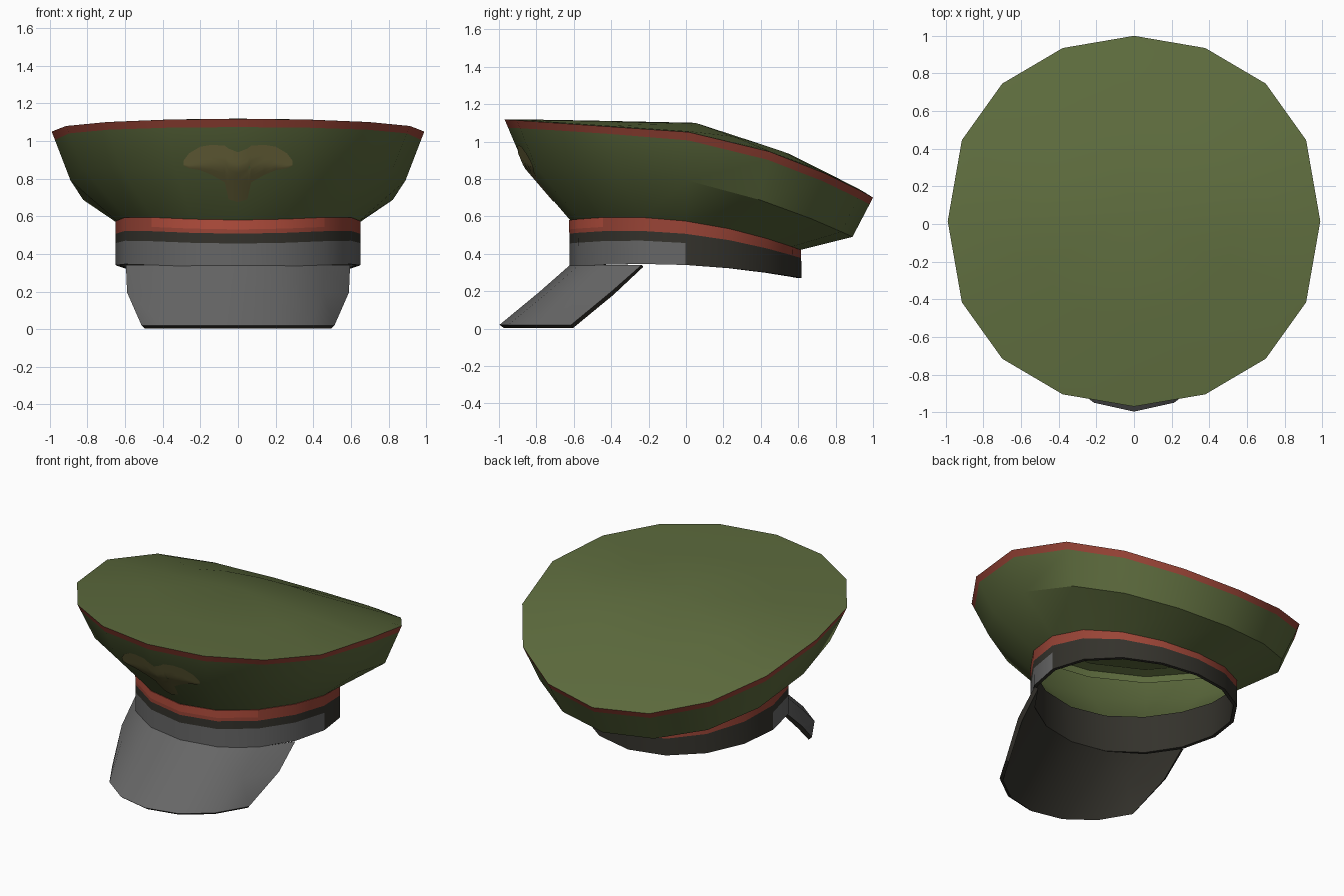
import bpy, math
from mathutils import Vector
from mathutils.bvhtree import BVHTree

if "Cube" in bpy.data.objects:
    bpy.data.objects.remove(bpy.data.objects["Cube"])

N = 16
STEP = 2 * math.pi / N


def material(name, rgb):
    m = bpy.data.materials.new(name)
    m.diffuse_color = (*rgb, 1)
    m.use_nodes = True
    m.node_tree.nodes["Principled BSDF"].inputs["Base Color"].default_value = m.diffuse_color
    return m


GREEN = material("olive_green", (0.107, 0.144, 0.046))
RED = material("piping_red", (0.32, 0.058, 0.037))
BRIGHT = material("bright_red", (0.45, 0.075, 0.046))
DARK = material("band_black", (0.034, 0.032, 0.025))
GREY = material("leather_grey", (0.134, 0.134, 0.134))
BADGE = material("badge_bronze", (0.165, 0.148, 0.05))


def ring(rx, ry, cy, height, fullness=1.0):
    """Sixteen-sided ring; height(s) bends it from front (-1) to back (1)."""
    pts = []
    for k in range(N):
        s, c = math.sin(k * STEP), math.cos(k * STEP)
        s = math.copysign(abs(s) ** fullness, s)
        pts.append(Vector((rx * c, cy + ry * s, height(s))))
    return pts


def bend(front, side, back):
    a, b = (front + back) / 2 - side, (back - front) / 2
    return lambda s: side + b * s + a * s * s


def rim_height(s):
    return 1.05 - 0.068 * s if s < 0 else 1.05 - 0.15 * s - 0.20 * s * s


def blend(r0, r1, t):
    return [p.lerp(q, t) for p, q in zip(r0, r1)]


def loft(name, rows, mats, rule, closed=True, cap=None, wrap=False):
    """Skin rows of points; rule(row, face centre) gives the material index."""
    n = len(rows[0])
    verts = [p for r in rows for p in r]
    faces, idx = [], []
    pairs = len(rows) if wrap else len(rows) - 1
    for i in range(pairs):
        j = (i + 1) % len(rows)
        for k in range(n if closed else n - 1):
            l = (k + 1) % n
            f = (i * n + k, i * n + l, j * n + l, j * n + k)
            faces.append(f)
            idx.append(rule(i, sum((verts[v] for v in f), Vector()) / 4))
    if cap is not None:
        verts.append(cap)
        last = (len(rows) - 1) * n
        for k in range(n):
            faces.append((last + k, last + (k + 1) % n, len(verts) - 1))
            idx.append(rule(len(rows) - 1, cap))
    if wrap and not closed:
        for k in (0, n - 1):
            f = [i * n + k for i in range(len(rows))]
            faces.append(f[::-1] if k == 0 else f)
            idx.append(rule(len(rows) - 1, verts[k]))
    me = bpy.data.meshes.new(name)
    me.from_pydata(verts, [], faces)
    for m in mats:
        me.materials.append(m)
    for p, m in zip(me.polygons, idx):
        p.material_index = m
    ob = bpy.data.objects.new(name, me)
    bpy.context.collection.objects.link(ob)
    bpy.ops.object.select_all(action='DESELECT')
    ob.select_set(True)
    bpy.context.view_layer.objects.active = ob
    bpy.ops.object.shade_smooth_by_angle(angle=math.radians(30))
    return verts, faces


# Crown: flared side wall, red piping at the rim, gently domed top
band_top = ring(0.645, 0.615, -0.005, bend(0.58, 0.575, 0.42))
belly = ring(0.89, 0.875, 0.015, bend(0.86, 0.79, 0.49), 0.86)
rim = ring(0.99, 0.985, 0.015, rim_height, 0.86)
piping = blend(rim, belly, 0.17)


def dome(scale, lift):
    pts = []
    for p in rim:
        y = (p.y - 0.015) * scale
        pts.append(Vector((p.x * scale, 0.015 + y, rim_height(y / 0.985) + lift)))
    return pts


cv, cf = loft("crown", [band_top, belly, piping, rim, dome(0.94, 0.005), dome(0.55, 0.025)],
              [GREEN, RED], lambda i, c: 1 if i == 2 else 0, cap=Vector((0, 0.05, 1.10)))

# Green lining strip hiding the back of the piping
loft("crown_lining", [[Vector((p.x * 0.985, p.y * 0.985, p.z)) for p in blend(rim, belly, 0.3)],
                      dome(0.96, -0.02), dome(0.90, 0.0)],
     [GREEN], lambda i, c: 0)

# Band: grey front strap, black stripe, red stripe; thin inner wall
band_low = ring(0.65, 0.62, -0.002, bend(0.33, 0.34, 0.27))
band_high = ring(0.65, 0.62, -0.005, bend(0.58, 0.575, 0.42))


def inset(r):
    return [Vector((p.x * 0.965, p.y * 0.965, p.z)) for p in r]


def band_rule(i, c):
    if i == 0:
        return 0 if c.y < -0.02 else 1
    if i == 2:
        return 2
    if i == 3:
        return 3 if c.y < -0.4 else 2
    return 2 if i == 4 else 1


loft("band", [blend(band_low, band_high, t) for t in (0, 0.5, 0.71, 0.8, 1)]
     + [inset(band_high), inset(band_low)],
     [GREY, DARK, RED, BRIGHT], band_rule, wrap=True)


# Visor: steep curved peak, grey outside and black underneath
def arc(rx, ry, cy, z):
    return [Vector((rx * math.sin(k * STEP), cy - ry * math.cos(k * STEP), z))
            for k in range(-3, 4)]


visor_rows = [arc(0.645, 0.62, 0.0, 0.34), arc(0.638, 0.62, -0.165, 0.195),
              arc(0.555, 0.62, -0.377, 0.02),
              arc(0.537, 0.600, -0.374, 0.003), arc(0.615, 0.597, -0.16, 0.18),
              arc(0.622, 0.597, 0.0, 0.33)]
loft("visor", visor_rows, [GREY, DARK], lambda i, c: 0 if i < 2 else 1,
     closed=False, wrap=True)

# Badge: winged plate draped on the front of the crown
half = [(0, .94, .675), (.05, .96, .69), (.07, .975, .78), (.14, .98, .82),
        (.2, .97, .845), (.26, .935, .855), (.29, .895, .87)]
columns = [(-x, t, b) for x, t, b in half[:0:-1]] + half
tree = BVHTree.FromPolygons(cv, cf)
ROWS = 12
badge_rows = []
for r in range(ROWS + 1):
    row = []
    for x, top, bottom in columns:
        z = bottom + (top - bottom) * r / ROWS
        hit = tree.ray_cast(Vector((x, -3, z)), Vector((0, 1, 0)))[0]
        row.append(hit + Vector((0, -0.005, 0)))
    badge_rows.append(row)
loft("badge", badge_rows, [BADGE], lambda i, c: 0, closed=False)
